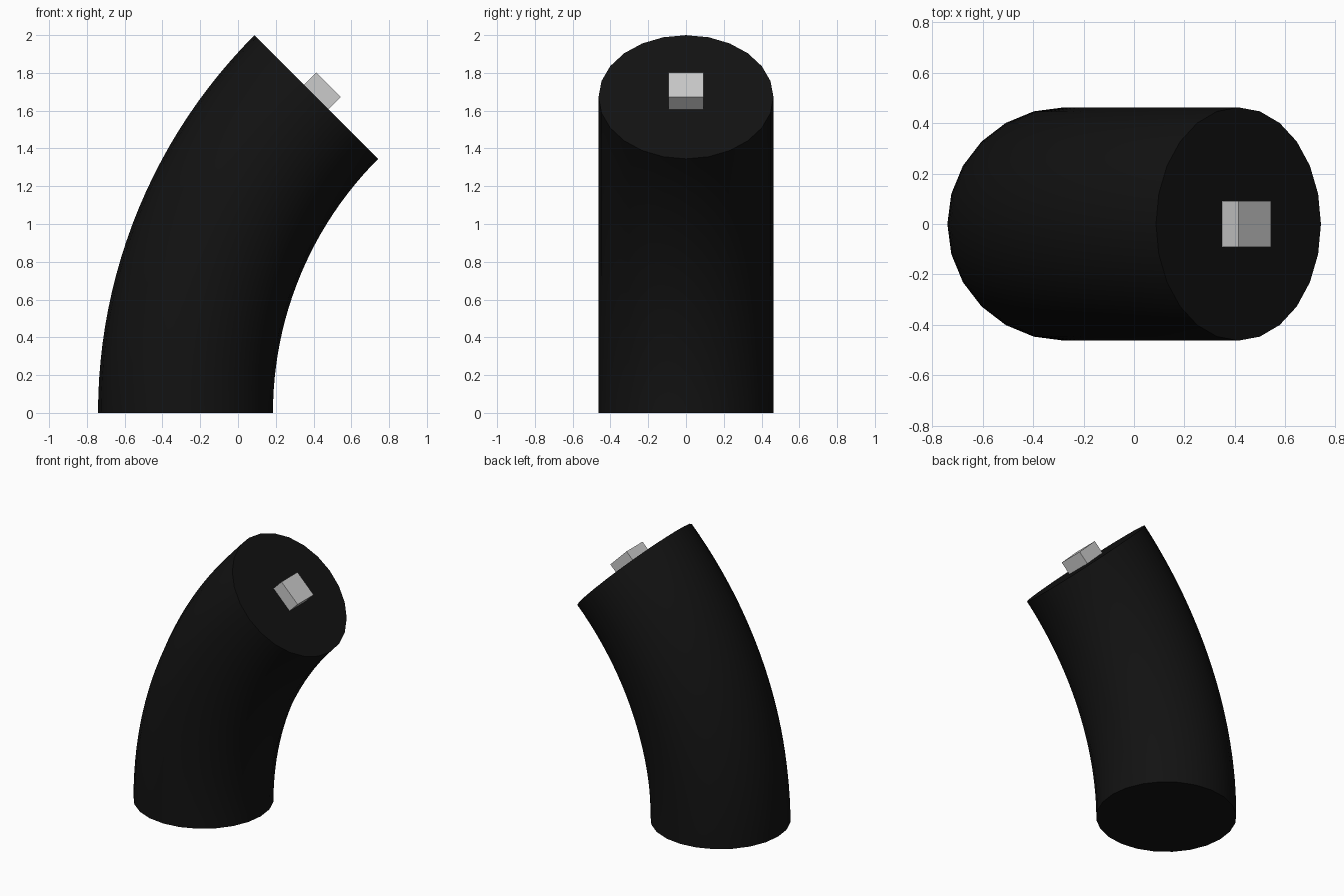
import bpy, bmesh
from math import radians, cos, sin
from mathutils import Matrix

if "Cube" in bpy.data.objects:
    bpy.data.objects.remove(bpy.data.objects["Cube"])

PIPE_R = 0.463           # pipe radius
BEND_R = 2.365           # bend radius of the centre line
BEND_X = 2.087           # x of the bend axis
ANGLE = radians(45)


def make_object(name, bm):
    bmesh.ops.recalc_face_normals(bm, faces=bm.faces)
    mesh = bpy.data.meshes.new(name)
    bm.to_mesh(mesh)
    bm.free()
    obj = bpy.data.objects.new(name, mesh)
    bpy.context.collection.objects.link(obj)
    return obj


# Bent pipe: 24-sided ring spun through 45 degrees, then capped
bm = bmesh.new()
bmesh.ops.create_circle(bm, segments=24, radius=PIPE_R,
                        matrix=Matrix.Translation((BEND_X - BEND_R, 0, 0)))
bmesh.ops.spin(bm, geom=bm.verts[:] + bm.edges[:], cent=(BEND_X, 0, 0),
               axis=(0, 1, 0), angle=ANGLE, steps=24)
bmesh.ops.holes_fill(bm, edges=[e for e in bm.edges if e.is_boundary], sides=0)
pipe = make_object("bent_pipe", bm)
for poly in pipe.data.polygons:
    poly.use_smooth = len(poly.vertices) == 4

black = bpy.data.materials.new("black")
black.diffuse_color = (0.006, 0.006, 0.006, 1)
black.use_nodes = True
black.node_tree.nodes["Principled BSDF"].inputs["Base Color"].default_value = black.diffuse_color
pipe.data.materials.append(black)

# Small cube half sunk into the upper end cap
bm = bmesh.new()
bmesh.ops.create_cube(bm, size=0.184)
block = make_object("end_block", bm)
block.location = (BEND_X - BEND_R * cos(ANGLE), 0, BEND_R * sin(ANGLE))
block.rotation_euler = (0, ANGLE, 0)
